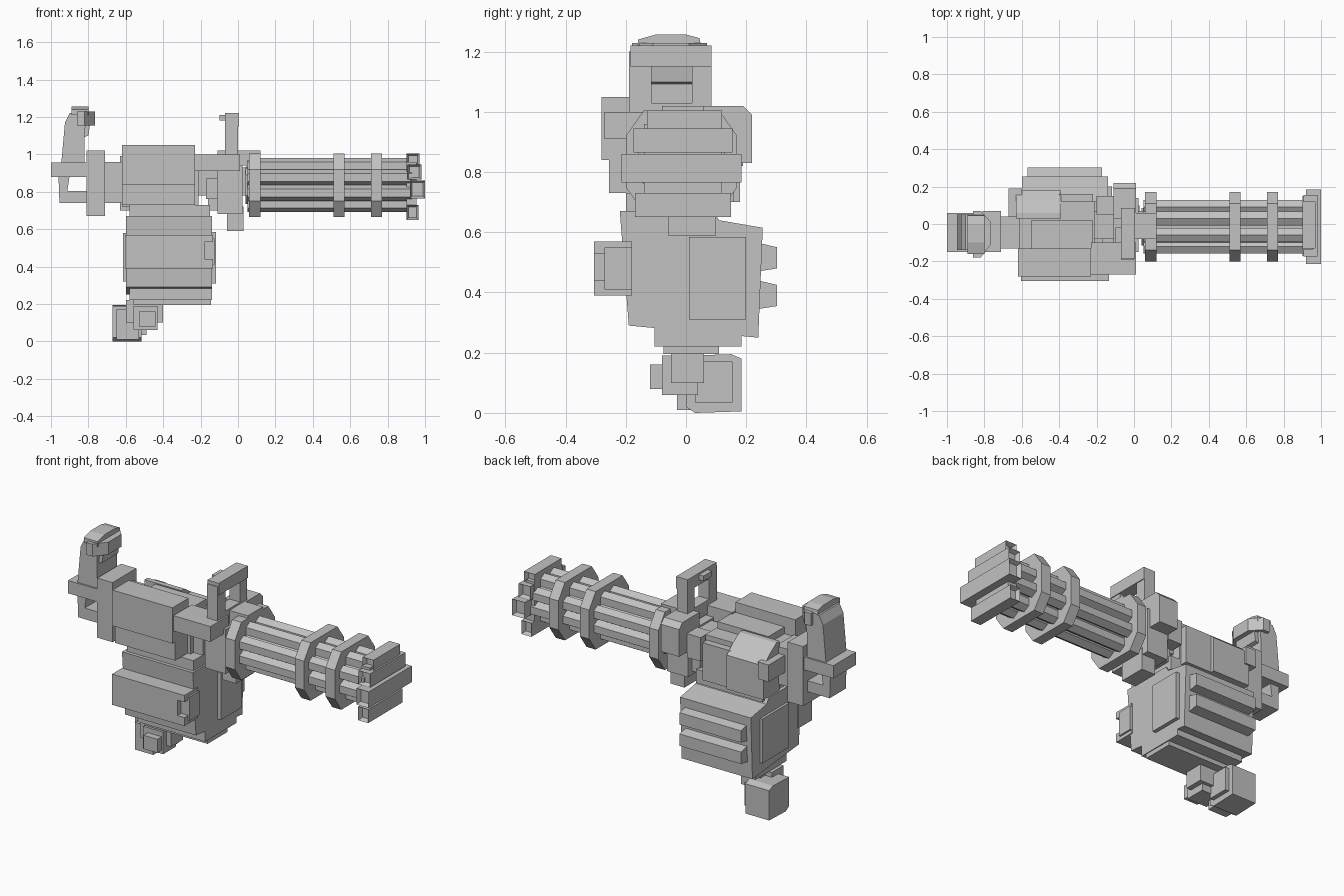
import bpy, bmesh, math

GREY = bpy.data.materials.new("gunmetal_grey")
GREY.diffuse_color = (0.54, 0.54, 0.54, 1)


def finish(name, bm):
    bmesh.ops.recalc_face_normals(bm, faces=bm.faces)
    me = bpy.data.meshes.new(name)
    bm.to_mesh(me)
    bm.free()
    me.materials.append(GREY)
    ob = bpy.data.objects.new(name, me)
    bpy.context.collection.objects.link(ob)
    return ob


def prism(name, pts, axis, lo, hi):
    """Extrude a 2D profile along x (pts are y,z), y (pts are x,z) or z (pts are x,y)."""
    bm = bmesh.new()
    put = {"x": lambda p, t: (t, p[0], p[1]), "y": lambda p, t: (p[0], t, p[1]),
           "z": lambda p, t: (p[0], p[1], t)}[axis]
    ends = [[bm.verts.new(put(p, t)) for p in pts] for t in (lo, hi)]
    for e in ends:
        bm.faces.new(e)
    n = len(pts)
    for i in range(n):
        j = (i + 1) % n
        bm.faces.new((ends[0][i], ends[0][j], ends[1][j], ends[1][i]))
    return finish(name, bm)


def box(name, x0, x1, y0, y1, z0, z1):
    return prism(name, [(y0, z0), (y1, z0), (y1, z1), (y0, z1)], "x", x0, x1)


def chamfered(cy, cz, hw, hh, dy, dz):
    return [(cy + sy * a, cz + sz * b) for sy, sz, a, b in (
        (1, -1, hw, hh - dz), (1, 1, hw, hh - dz), (1, 1, hw - dy, hh), (-1, 1, hw - dy, hh),
        (-1, 1, hw, hh - dz), (-1, -1, hw, hh - dz), (-1, -1, hw - dy, hh), (1, -1, hw - dy, hh))]


# Barrel cluster: core, rods and clamping rings
CY, CZ = -0.015, 0.835
prism("barrel_core", chamfered(CY, CZ, 0.10, 0.10, 0.045, 0.045), "x", 0.04, 0.92)
for i in range(8):
    a = math.radians(22.5 + 45 * i)
    y, z = CY + 0.114 * math.cos(a), CZ + 0.110 * math.sin(a)
    rod = [(y + 0.043 * math.cos(math.radians(60 * k + 30)),
            z + 0.043 * math.sin(math.radians(60 * k + 30))) for k in range(6)]
    prism(f"barrel_rod_{i}", rod, "x", 0.05, 0.93)
for i, x in enumerate((0.06, 0.51, 0.71)):
    prism(f"barrel_ring_{i}", chamfered(CY, CZ, 0.185, 0.17, 0.06, 0.085), "x", x, x + 0.06)

# Muzzle crossbars with square recesses at both ends
bars = ((0.90, 0.97, -0.13, 0.12, 0.94, 1.005), (0.905, 0.98, -0.175, 0.155, 0.865, 0.945),
        (0.92, 1.00, -0.215, 0.185, 0.765, 0.86), (0.90, 0.965, -0.17, 0.15, 0.65, 0.73))
for i, b in enumerate(bars):
    ob = box(f"muzzle_bar_{i}", *b)
    bm = bmesh.new()
    bm.from_mesh(ob.data)
    bm.normal_update()
    ends = [f for f in bm.faces if abs(f.normal.y) > 0.9]
    bmesh.ops.inset_individual(bm, faces=ends, thickness=0.016)
    for f in ends:
        s = 1 if f.normal.y > 0 else -1
        bmesh.ops.translate(bm, verts=list(f.verts), vec=(0, -0.025 * s, 0))
    bm.to_mesh(ob.data)
    bm.free()
box("muzzle_spine", 0.90, 0.955, -0.14, 0.12, 0.68, 0.96)

# Front mount between barrels and receiver
box("front_mount_core", -0.24, 0.07, -0.08, 0.07, 0.78, 0.93)
box("mount_top_block", 0.0, 0.12, -0.08, 0.06, 0.94, 1.02)
box("side_bracket", -0.23, 0.01, -0.27, -0.10, 0.91, 1.0)
prism("side_housing", [(0.03, 0.83), (0.22, 0.83), (0.22, 0.99), (0.19, 1.02), (0.03, 1.02)],
      "x", -0.11, 0.01)
box("mount_plate", -0.11, 0.025, -0.15, 0.14, 0.68, 0.94)
box("mount_small_block_left", -0.17, -0.11, -0.17, -0.08, 0.76, 0.87)
box("mount_small_block_right", -0.20, -0.11, 0.05, 0.15, 0.80, 0.94)
box("mount_lower_link", -0.16, -0.10, -0.05, 0.10, 0.70, 0.78)
box("mount_foot", -0.06, 0.03, -0.06, 0.10, 0.59, 0.72)

# Carry handle frame
box("carry_post_left", -0.07, 0.0, -0.19, -0.115, 0.95, 1.2)
box("carry_post_right", -0.07, 0.0, 0.02, 0.085, 0.95, 1.2)
box("carry_top_bar", -0.07, 0.005, -0.185, 0.085, 1.15, 1.22)
box("carry_top_lip", -0.10, -0.06, -0.10, -0.02, 1.18, 1.21)
box("carry_base", -0.07, 0.0, -0.19, 0.085, 0.95, 1.03)

# Receiver
box("receiver", -0.62, -0.21, -0.14, 0.12, 0.72, 0.95)
box("receiver_left_upper", -0.62, -0.23, -0.28, -0.13, 0.84, 1.05)
box("receiver_left_lower", -0.62, -0.23, -0.255, -0.12, 0.73, 0.85)
box("receiver_top_rail", -0.55, -0.22, -0.14, 0.02, 0.94, 0.99)
prism("receiver_right_box", [(0.03, 0.70), (0.18, 0.70), (0.18, 0.90), (0.12, 0.95),
                             (0.06, 0.99), (0.03, 0.99)], "x", -0.63, -0.39)
box("receiver_right_cap", -0.67, -0.60, 0.04, 0.19, 0.82, 0.92)
box("receiver_right_front", -0.40, -0.22, 0.05, 0.16, 0.70, 0.92)

# Rear plate and handle
box("rear_link", -0.72, -0.61, -0.13, 0.04, 0.74, 0.96)
box("rear_plate", -0.81, -0.71, -0.15, 0.07, 0.67, 1.02)
box("handle_crossbar", -1.0, -0.80, -0.15, 0.06, 0.88, 0.955)
prism("handle_lower_post", [(-0.96, 0.89), (-0.955, 0.75), (-0.92, 0.75), (-0.90, 0.89)],
      "y", -0.12, 0.03)
box("handle_lower_bar", -0.955, -0.80, -0.12, 0.03, 0.74, 0.805)
prism("handle_grip", [(-0.945, 0.95), (-0.82, 0.95), (-0.82, 1.10), (-0.81, 1.23),
                      (-0.90, 1.22), (-0.925, 1.17)], "y", -0.14, 0.05)
prism("handle_cap", [(-0.16, 1.21), (0.05, 1.21), (0.045, 1.245), (0.0, 1.257),
                     (-0.10, 1.257), (-0.16, 1.24)], "x", -0.89, -0.80)
prism("handle_knob", [(-0.86, -0.18), (-0.82, -0.18), (-0.765, -0.11), (-0.765, 0.01),
                      (-0.82, 0.07), (-0.86, 0.07)], "z", 1.155, 1.228)
prism("handle_trigger", [(-0.83, 1.09), (-0.80, 1.10), (-0.79, 1.17), (-0.83, 1.17)], "y", -0.12, 0.03)

# Ammunition box
box("neck", -0.58, -0.15, -0.20, 0.12, 0.65, 0.73)
prism("ammo_box", [(-0.19, 0.29), (0.24, 0.25), (0.255, 0.615), (0.11, 0.64),
                   (0.09, 0.67), (-0.22, 0.67)], "x", -0.60, -0.14)
box("ammo_front_plate", -0.15, -0.118, 0.01, 0.20, 0.31, 0.585)
box("ammo_rear_plate", -0.615, -0.59, -0.08, 0.17, 0.32, 0.58)
# Side block with a notch at its front end
prism("ammo_left_block", [(-0.605, 0.39), (-0.135, 0.39), (-0.135, 0.44), (-0.18, 0.44),
                          (-0.18, 0.53), (-0.135, 0.53), (-0.135, 0.57), (-0.605, 0.57)],
      "y", -0.305, -0.18)
box("ammo_left_latch", -0.19, -0.125, -0.27, -0.18, 0.41, 0.55)
for i, z in enumerate((0.355, 0.48)):
    prism(f"ammo_right_rib_{i}", [(0.24, z - 0.01), (0.303, z), (0.303, z + 0.07), (0.24, z + 0.085)],
          "x", -0.57, -0.17)
box("ammo_lower_tier", -0.58, -0.14, -0.105, 0.185, 0.22, 0.30)
box("ammo_bottom_plate", -0.56, -0.145, -0.075, 0.11, 0.195, 0.24)

# Bottom knob hanging below the box
box("knob_stem", -0.60, -0.40, -0.05, 0.06, 0.10, 0.22)
prism("knob_main", [(0.0, 0.02), (0.03, 0.0), (0.185, 0.005), (0.185, 0.18), (0.15, 0.195),
                    (0.0, 0.19)], "x", -0.67, -0.515)
box("knob_front", -0.56, -0.43, -0.08, 0.04, 0.06, 0.19)
box("knob_side", -0.53, -0.44, -0.12, -0.07, 0.08, 0.16)
box("knob_tab", -0.65, -0.53, -0.03, 0.02, 0.01, 0.17)
box("knob_plate", -0.53, -0.49, 0.03, 0.155, 0.035, 0.17)
